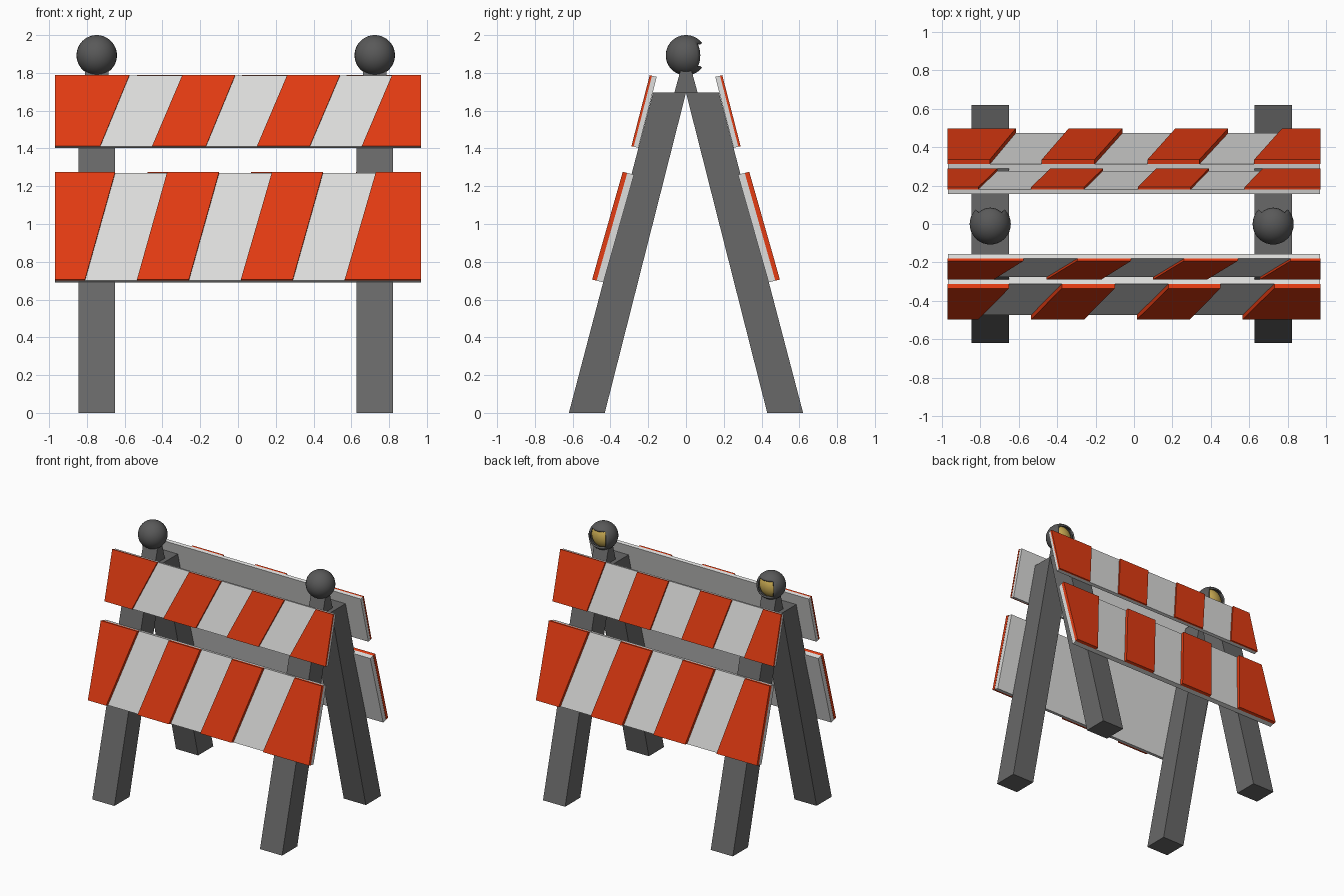
import bpy, bmesh, math

if "Cube" in bpy.data.objects:
    bpy.data.objects.remove(bpy.data.objects["Cube"])

def mat(name, c):
    m = bpy.data.materials.new(name)
    m.diffuse_color = (*c, 1)
    m.use_nodes = True
    m.node_tree.nodes["Principled BSDF"].inputs["Base Color"].default_value = m.diffuse_color
    return m

ORANGE = mat("safety orange", (0.78, 0.045, 0.006))
WHITE = mat("board white", (0.74, 0.74, 0.73))
GREY = mat("leg grey", (0.14, 0.14, 0.14))
DARK = mat("lamp grey", (0.10, 0.10, 0.10))
YELLOW = mat("lens yellow", (0.62, 0.43, 0.09))

def finish(bm, name, m):
    bmesh.ops.recalc_face_normals(bm, faces=bm.faces)
    me = bpy.data.meshes.new(name)
    bm.to_mesh(me)
    bm.free()
    me.materials.append(m)
    ob = bpy.data.objects.new(name, me)
    bpy.context.collection.objects.link(ob)
    return ob

def hexa(bm, a, b):
    # solid between two four-point loops
    va = [bm.verts.new(p) for p in a]
    vb = [bm.verts.new(p) for p in b]
    bm.faces.new(va)
    bm.faces.new(vb)
    for i in range(4):
        j = (i + 1) % 4
        bm.faces.new((va[i], va[j], vb[j], vb[i]))

def prism_x(name, prof, x0, x1, m):
    bm = bmesh.new()
    hexa(bm, [(x0, y, z) for y, z in prof], [(x1, y, z) for y, z in prof])
    return finish(bm, name, m)

def panel(name, s, yt, zt, yb, zb, to, tw, stripes):
    # yt/zt, yb/zb: outer top and bottom edge; to, tw: plate and board depth in y
    k = 0.27
    def off(y, z, t):
        return (s * (y - t), z - t * k * 0.9)
    prof = [off(yt, zt, to), off(yb, zb, to),
            off(yb, zb, to + tw), off(yt, zt, to + tw)]
    prism_x(name + "_board", prof, -0.968, 0.968, WHITE)
    bm = bmesh.new()
    for b0, b1, t0, t1 in stripes:
        loops = []
        for t in (0, to):
            (y0, z0), (y1, z1) = off(yb, zb, t), off(yt, zt, t)
            loops.append([(b0, y0, z0), (b1, y0, z0), (t1, y1, z1), (t0, y1, z1)])
        hexa(bm, *loops)
    finish(bm, name + "_stripes", ORANGE)

E = 0.97
# striped boards: each stripe is bottom left, bottom right, top left, top right
upper = (0.192, 1.788, 0.289, 1.412, 0.012, 0.025)
lower = (0.335, 1.276, 0.497, 0.706, 0.024, 0.036)
panel("front_upper", -1, *upper, [(-E, -0.73, -E, -0.575), (-0.455, -0.17, -0.295, -0.015),
                                  (0.10, 0.38, 0.26, 0.54), (0.655, E, 0.815, E)])
panel("front_lower", -1, *lower, [(-E, -0.81, -E, -0.65), (-0.535, -0.26, -0.375, -0.10),
                                  (0.015, 0.29, 0.18, 0.45), (0.565, E, 0.73, E)])
panel("back_upper", 1, *upper, [(-E, -0.71, -E, -0.81), (-0.435, -0.16, -0.535, -0.26),
                                (0.115, 0.39, 0.02, 0.295), (0.67, E, 0.575, E)])
panel("back_lower", 1, *lower, [(-E, -0.615, -E, -0.75), (-0.34, -0.06, -0.48, -0.205),
                                (0.215, 0.49, 0.07, 0.34), (0.77, E, 0.625, E)])

R, ZC = 0.107, 1.893
for side, cx in (("left", -0.748), ("right", 0.724)):
    # A-frame legs
    for end, s in (("front", -1), ("back", 1)):
        prof = [(s * 0.62, 0), (s * 0.43, 0), (0, 1.695), (s * 0.175, 1.695)]
        prism_x(f"{side}_{end}_leg", prof, cx - 0.097, cx + 0.097, GREY)
    # lamp mount
    prism_x(f"{side}_lamp_mount", [(-0.063, 1.69), (0.063, 1.69), (0.03, 1.81), (-0.03, 1.81)],
            cx - 0.063, cx + 0.063, GREY)
    # lamp housing with an opening at the back
    bm = bmesh.new()
    bmesh.ops.create_uvsphere(bm, u_segments=32, v_segments=24, radius=R)
    hole = []
    for f in bm.faces:
        c = f.calc_center_median()
        az = math.degrees(math.atan2(c.x, c.y))
        el = math.degrees(math.asin(c.z / c.length))
        if abs(az) < 45 and abs(el) < 37.5:
            hole.append(f)
    bmesh.ops.delete(bm, geom=hole, context='FACES')
    lamp = finish(bm, f"{side}_lamp_housing", DARK)
    lamp.location = (cx, 0, ZC)
    sol = lamp.modifiers.new("shell", 'SOLIDIFY')
    sol.thickness = 0.012
    sol.offset = -1
    # lens
    bm = bmesh.new()
    bmesh.ops.create_uvsphere(bm, u_segments=24, v_segments=16, radius=0.093)
    bmesh.ops.scale(bm, vec=(1, 0.75, 1), verts=bm.verts)
    lens = finish(bm, f"{side}_lamp_lens", YELLOW)
    lens.location = (cx, 0, ZC)
    for ob in (lamp, lens):
        bpy.ops.object.select_all(action='DESELECT')
        ob.select_set(True)
        bpy.context.view_layer.objects.active = ob
        bpy.ops.object.shade_smooth_by_angle(angle=math.radians(40))
